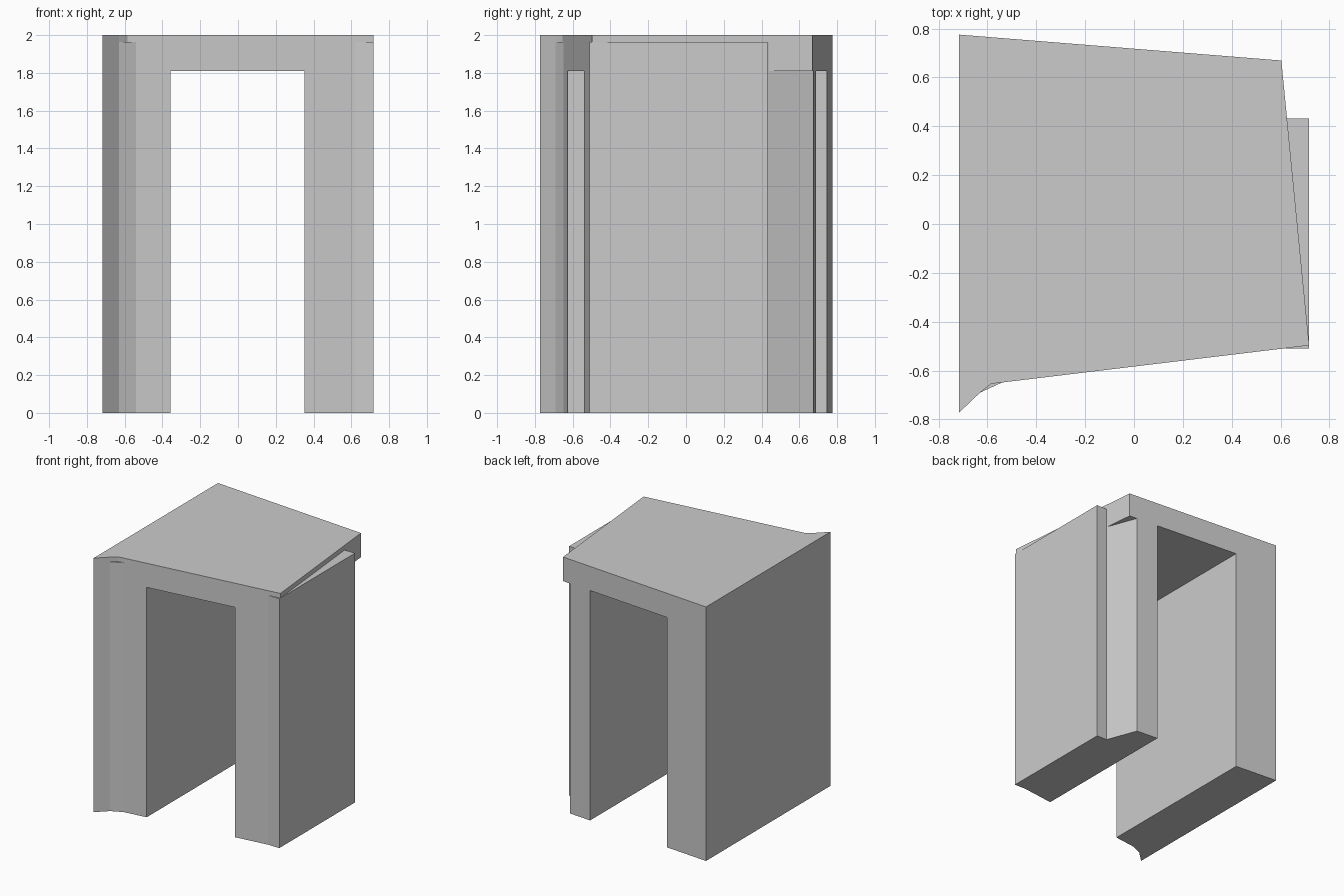
import bpy
import bmesh

if "Cube" in bpy.data.objects:
    bpy.data.objects.remove(bpy.data.objects["Cube"])

SLAB_Z, LEDGE_Z, TOP_Z = 1.81, 1.963, 2.0


def prism(name, outline, z0, z1):
    """Extrude a plan outline between two heights."""
    bm = bmesh.new()
    base = bm.faces.new([bm.verts.new((x, y, z0)) for x, y in outline])
    ext = bmesh.ops.extrude_face_region(bm, geom=[base])
    for v in ext["geom"]:
        if isinstance(v, bmesh.types.BMVert):
            v.co.z = z1
    bmesh.ops.recalc_face_normals(bm, faces=bm.faces)
    mesh = bpy.data.meshes.new(name)
    bm.to_mesh(mesh)
    bm.free()
    obj = bpy.data.objects.new(name, mesh)
    bpy.context.collection.objects.link(obj)
    return obj


def back_y(x):
    return 0.775 - 0.0803 * (x + 0.717)


def front_y(x):
    return -0.654 + 0.1208 * (x + 0.585)


# Roof slab with skewed sides and a small cove at the front left
slab = prism("doorway_lintel", [
    (-0.717, 0.775), (-0.717, -0.773), (-0.63, -0.69), (-0.585, -0.654),
    (0.717, front_y(0.717)), (0.603, back_y(0.603))], SLAB_Z, TOP_Z)

# Left leg, cove slightly fuller than the slab above
left = prism("left_leg", [
    (-0.717, 0.775), (-0.717, -0.773), (-0.63, -0.69),
    (-0.54, front_y(-0.54)), (-0.357, front_y(-0.357)),
    (-0.357, back_y(-0.357))], 0, LEDGE_Z)

# Right leg, with its outer rear corner cut away
right = prism("right_leg", [
    (0.353, front_y(0.353)), (0.62, front_y(0.62)), (0.717, -0.51),
    (0.717, 0.432), (0.628, 0.432), (0.537, back_y(0.537)),
    (0.353, back_y(0.353))], 0, LEDGE_Z)

# Join the legs to the slab
for leg in (left, right):
    mod = slab.modifiers.new("join_" + leg.name, "BOOLEAN")
    mod.operation = "UNION"
    mod.solver = "EXACT"
    mod.object = leg
bpy.context.view_layer.objects.active = slab
slab.select_set(True)
for mod in list(slab.modifiers):
    bpy.ops.object.modifier_apply(modifier=mod.name)
for leg in (left, right):
    bpy.data.objects.remove(leg)
